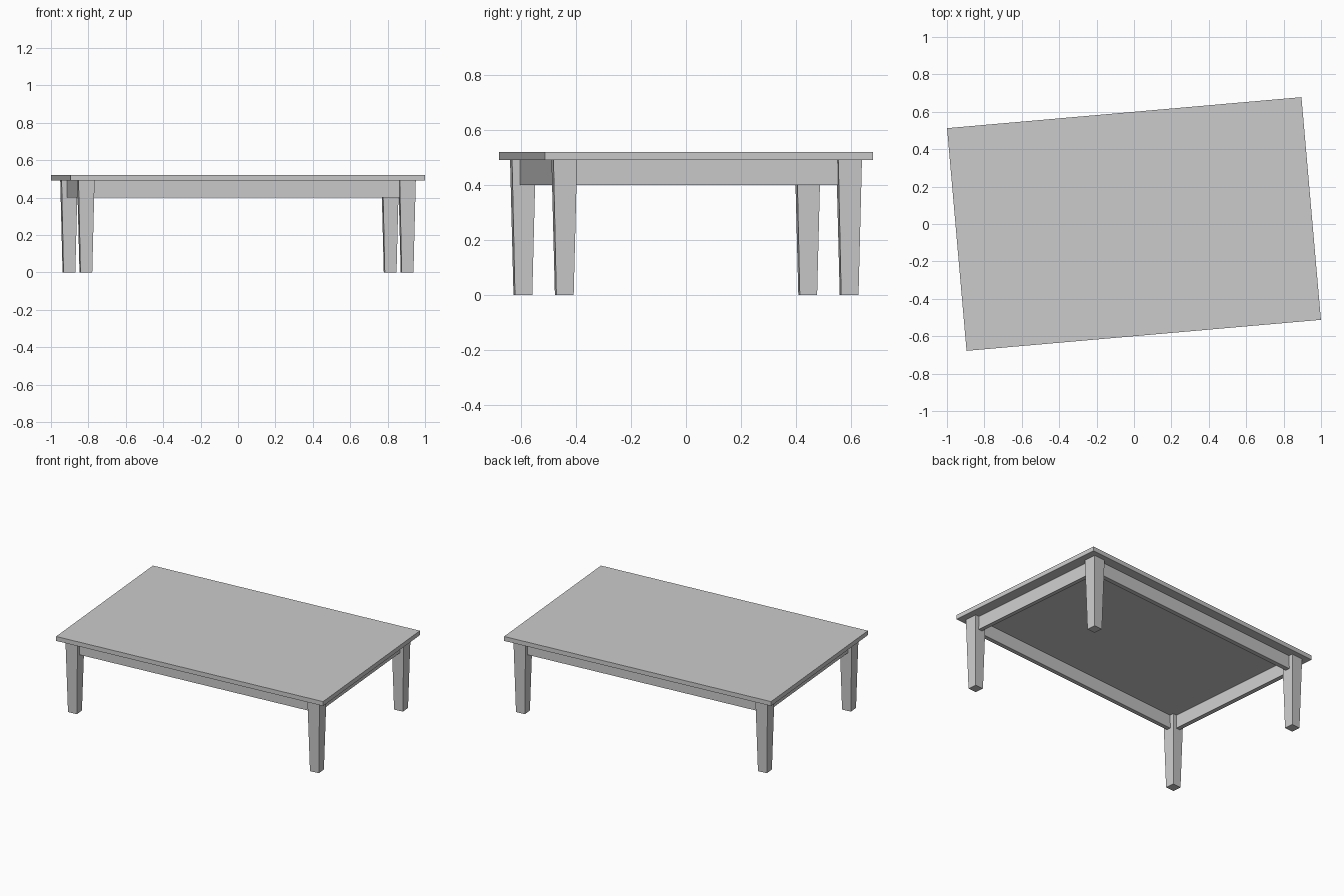
import bpy
import bmesh
from math import radians
from mathutils import Matrix

cube = bpy.data.objects.get("Cube")
if cube:
    bpy.data.objects.remove(cube, do_unlink=True)

# Single plain grey finish
GREY = (0.6, 0.6, 0.6, 1.0)
grey = bpy.data.materials.new("plain_grey")
grey.use_nodes = True
grey.diffuse_color = GREY
grey.node_tree.nodes["Principled BSDF"].inputs["Base Color"].default_value = GREY

TURN = Matrix.Rotation(radians(5), 4, "Z")   # whole table is turned slightly
LEG_X, LEG_Y = 0.862, 0.519                  # leg centres
LEG_TOP, LEG_FOOT = 0.086, 0.063             # leg widths
UNDER, TOP = 0.49, 0.52                      # table top heights
APRON_LOW, APRON_THICK = 0.40, 0.03


def block(name, x, y, size_x, size_y, z0, z1, foot_scale=1.0):
    """Box between two heights, optionally tapering towards its foot."""
    bm = bmesh.new()
    bmesh.ops.create_cube(bm, size=1)
    for v in bm.verts:
        scale = foot_scale if v.co.z < 0 else 1.0
        v.co.x = x + v.co.x * size_x * scale
        v.co.y = y + v.co.y * size_y * scale
        v.co.z = z0 if v.co.z < 0 else z1
    bm.transform(TURN)
    mesh = bpy.data.meshes.new(name)
    bm.to_mesh(mesh)
    bm.free()
    mesh.materials.append(grey)
    obj = bpy.data.objects.new(name, mesh)
    bpy.context.collection.objects.link(obj)
    return obj


# Table top
block("table_top", 0, 0, 1.902, 1.195, UNDER, TOP)

# Tapered legs
for x_name, sx in (("left", 1), ("right", -1)):
    for y_name, sy in (("front", -1), ("back", 1)):
        block(f"{y_name}_{x_name}_leg", sx * LEG_X, sy * LEG_Y,
              LEG_TOP, LEG_TOP, 0, UNDER, LEG_FOOT / LEG_TOP)

# Aprons between the legs
for name, s in (("front", -1), ("back", 1)):
    block(f"{name}_apron", 0, s * LEG_Y, 2 * LEG_X - LEG_FOOT, APRON_THICK,
          APRON_LOW, UNDER)
for name, s in (("left", 1), ("right", -1)):
    block(f"{name}_apron", s * LEG_X, 0, APRON_THICK, 2 * LEG_Y - LEG_FOOT,
          APRON_LOW, UNDER)
